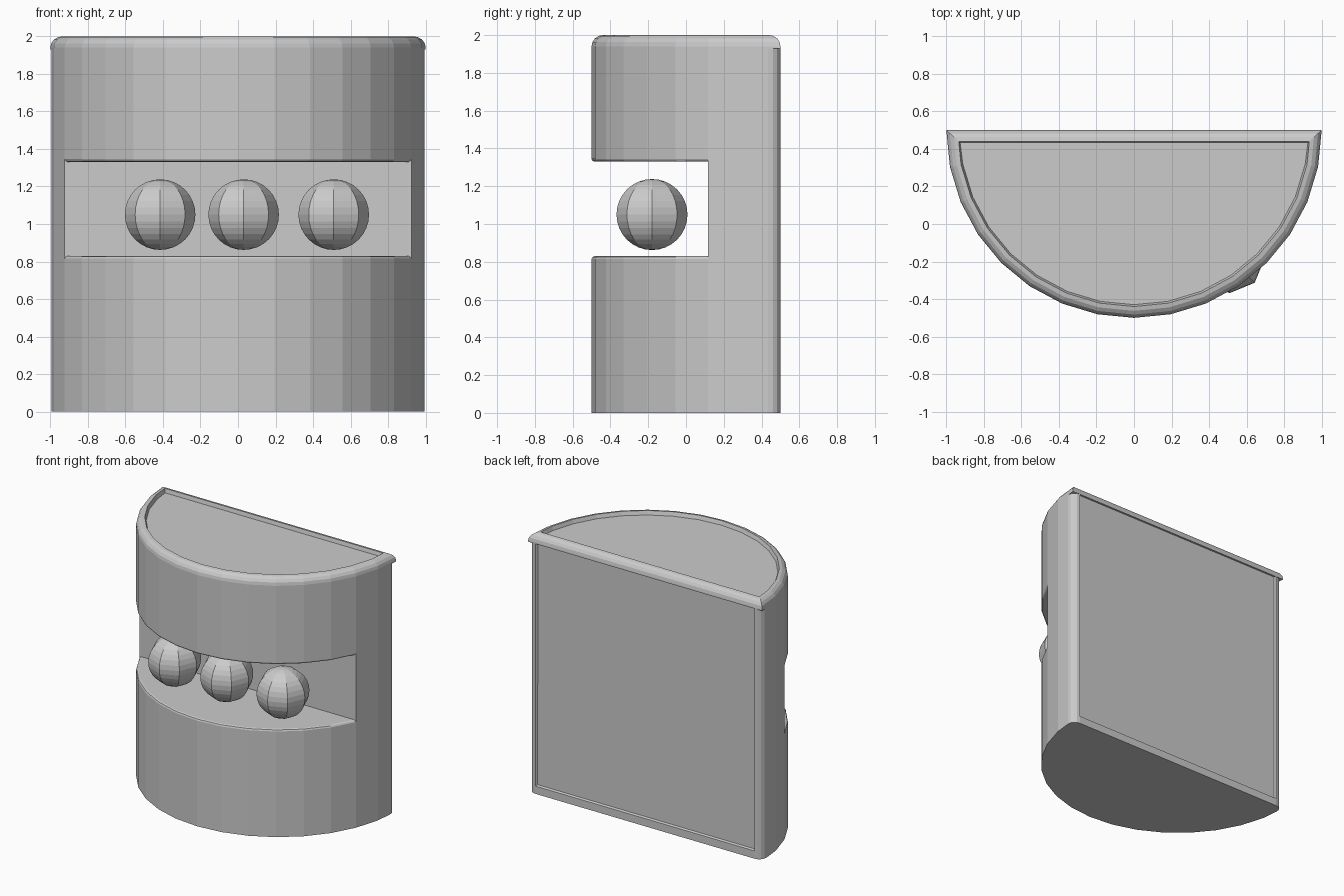
import bpy, bmesh
from math import sin, cos, pi

cube = bpy.data.objects.get("Cube")
if cube:
    bpy.data.objects.remove(cube)

grey = bpy.data.materials.new("light_grey")
grey.use_nodes = True
grey.diffuse_color = (0.6, 0.6, 0.6, 1)
grey.node_tree.nodes["Principled BSDF"].inputs["Base Color"].default_value = (0.6, 0.6, 0.6, 1)


def add_object(name, bm, location=(0, 0, 0)):
    bmesh.ops.recalc_face_normals(bm, faces=bm.faces)
    mesh = bpy.data.meshes.new(name)
    bm.to_mesh(mesh)
    bm.free()
    mesh.materials.append(grey)
    obj = bpy.data.objects.new(name, mesh)
    obj.location = location
    bpy.context.collection.objects.link(obj)
    return obj


def bevel_edges(bm, rule, width, segments):
    edges = [e for e in bm.edges if rule(*(v.co for v in e.verts))]
    bmesh.ops.bevel(bm, geom=edges, offset=width, offset_type='OFFSET',
                    segments=segments, profile=0.5, affect='EDGES',
                    clamp_overlap=True)
    bm.normal_update()


def largest_face(bm, axis):
    facing = [f for f in bm.faces if f.normal[axis] > 0.99]
    return max(facing, key=lambda f: f.calc_area())


def sink_panel(bm, face, depth):
    bmesh.ops.inset_region(bm, faces=[face], thickness=0.01, depth=-depth)


def arc_point(i, z):
    a = pi * i / SIDES
    return cos(a), 0.5 - sin(a), z


# Half-round body with a full-width slot across its curved front
SIDES, FIRST, LAST = 16, 2, 14
LOW, HIGH, SHOULDER, TOP = 0.83, 1.33, 1.93, 2.0
bm = bmesh.new()
corners = {}


def corner(i, z):
    if (i, z) not in corners:
        corners[i, z] = bm.verts.new(arc_point(i, z))
    return corners[i, z]


def column(i):
    levels = (0, LOW, HIGH, SHOULDER) if i in (FIRST, LAST) else (0, SHOULDER)
    return [corner(i, z) for z in levels]


for i in range(SIDES):
    if FIRST <= i < LAST:
        for z0, z1 in ((0, LOW), (HIGH, SHOULDER)):
            bm.faces.new([corner(i, z0), corner(i + 1, z0),
                          corner(i + 1, z1), corner(i, z1)])
    else:
        bm.faces.new(column(i + 1) + column(i)[::-1])

# Bottom, slot floor and slot ceiling; the cap closes the top
for z, a, b in ((0, 0, SIDES), (LOW, FIRST, LAST), (HIGH, FIRST, LAST)):
    bm.faces.new([corner(i, z) for i in range(a, b + 1)])

# Slot wall and flat back
for a, b, z0, z1 in ((FIRST, LAST, LOW, HIGH), (0, SIDES, 0, SHOULDER)):
    bm.faces.new([corner(a, z0), corner(b, z0), corner(b, z1), corner(a, z1)])
bmesh.ops.recalc_face_normals(bm, faces=bm.faces)


def slot_lip(p, q):
    inside = all(LOW - 0.01 < c.z < HIGH + 0.01 for c in (p, q))
    return inside and abs(p.x - q.x) < 1


def back_corner(p, q):
    return min(p.y, q.y) > 0.499 and abs(p.x - q.x) < 0.001


def top_edge(p, q):
    return min(p.z, q.z) > TOP - 0.001


bevel_edges(bm, slot_lip, 0.015, 2)
bevel_edges(bm, back_corner, 0.065, 4)

# Shallow back panel above a plain bottom strip
back = largest_face(bm, 1)
bmesh.ops.bisect_plane(bm, geom=[back, *back.edges, *back.verts],
                       plane_co=(0, 0, 0.06), plane_no=(0, 0, 1))
bm.normal_update()
sink_panel(bm, largest_face(bm, 1), 0.015)
add_object("half_round_body", bm)

# Cap with a rounded rim, sharp back corners and a sunken top
cap = bmesh.new()
base = cap.faces.new([cap.verts.new(arc_point(i, SHOULDER)) for i in range(SIDES + 1)])
raised = bmesh.ops.extrude_face_region(cap, geom=[base], use_keep_orig=True)["geom"]
bmesh.ops.translate(cap, vec=(0, 0, TOP - SHOULDER),
                    verts=[v for v in raised if isinstance(v, bmesh.types.BMVert)])
bmesh.ops.recalc_face_normals(cap, faces=cap.faces)
bevel_edges(cap, top_edge, 0.06, 4)
sink_panel(cap, largest_face(cap, 2), 0.03)
add_object("top_cap", cap)

# Eight-sided balls held in the slot
for name, x in (("right_ball", -0.415), ("middle_ball", 0.03), ("left_ball", 0.51)):
    ball = bmesh.new()
    bmesh.ops.create_uvsphere(ball, u_segments=8, v_segments=16, radius=0.188)
    add_object(name, ball, (x, -0.18, 1.05))
